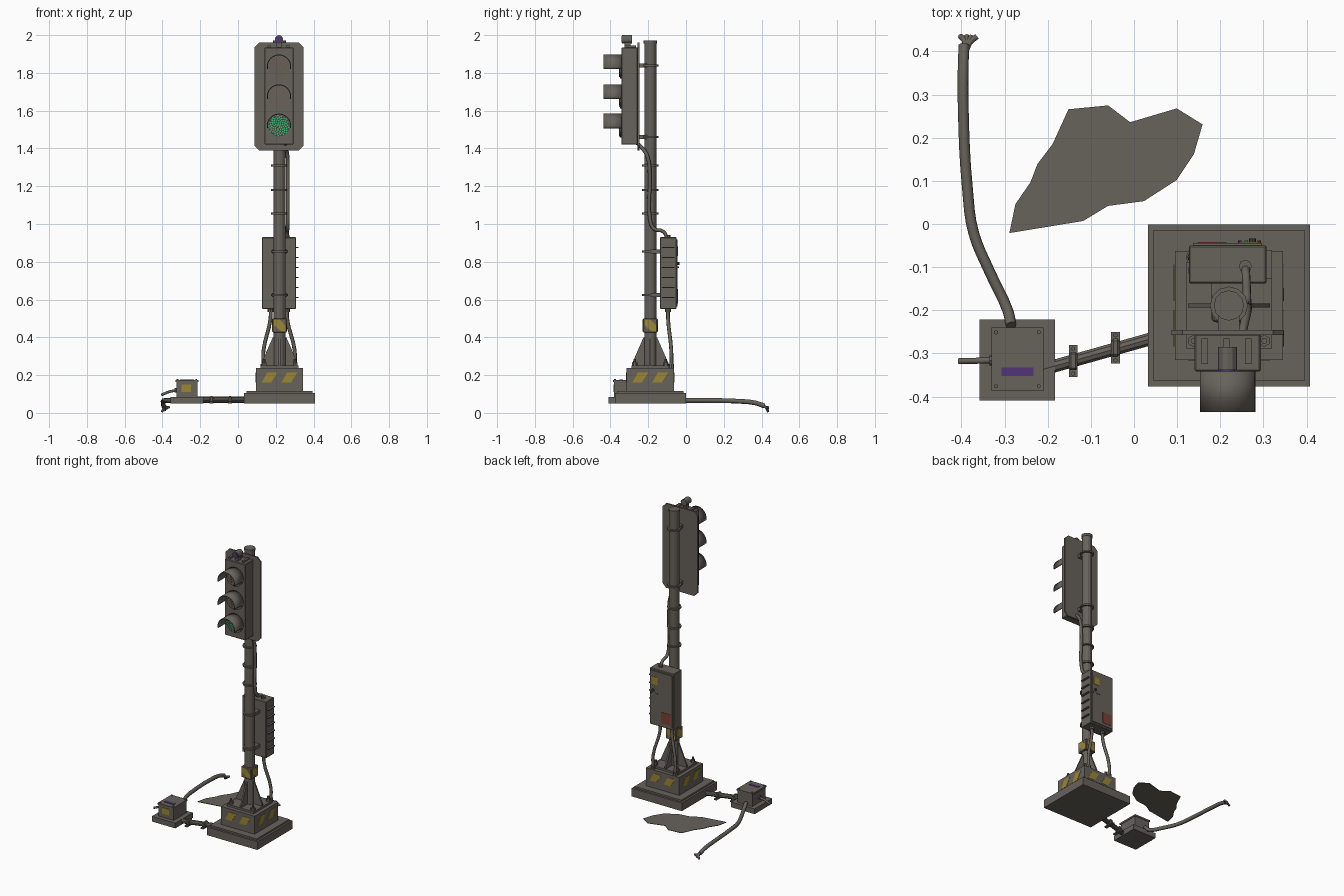
import bpy, bmesh, math
from mathutils import Vector, Matrix

if "Cube" in bpy.data.objects:
    bpy.data.objects.remove(bpy.data.objects["Cube"])

def material(name, r, g, b):
    m = bpy.data.materials.new(name)
    m.diffuse_color = (r, g, b, 1)
    m.use_nodes = True
    m.node_tree.nodes["Principled BSDF"].inputs["Base Color"].default_value = m.diffuse_color
    return m

GREY = material("weathered grey", 0.135, 0.122, 0.105)
DARK = material("dark lens", 0.06, 0.055, 0.05)
YELLOW = material("hazard yellow", 0.33, 0.24, 0.035)
RED = material("warning red", 0.21, 0.05, 0.035)
GREEN = material("lit green", 0.05, 0.48, 0.17)
PURPLE = material("purple", 0.085, 0.035, 0.19)
DULLRED = material("unlit red", 0.17, 0.075, 0.05)
DULLAMBER = material("unlit amber", 0.18, 0.10, 0.055)

CX, CY = 0.22, -0.189          # pole axis

def finish(name, bm, mat):
    bmesh.ops.recalc_face_normals(bm, faces=bm.faces[:])
    me = bpy.data.meshes.new(name)
    bm.to_mesh(me)
    bm.free()
    me.materials.append(mat)
    ob = bpy.data.objects.new(name, me)
    bpy.context.collection.objects.link(ob)
    return ob

def box(name, x0, x1, y0, y1, z0, z1, mat=GREY, bevel=0.0):
    bm = bmesh.new()
    m = Matrix.Translation(((x0 + x1) / 2, (y0 + y1) / 2, (z0 + z1) / 2)) @ \
        Matrix.Diagonal((x1 - x0, y1 - y0, z1 - z0, 1))
    bmesh.ops.create_cube(bm, size=1, matrix=m)
    if bevel:
        bmesh.ops.bevel(bm, geom=bm.edges[:], offset=bevel, segments=1, affect='EDGES')
    return finish(name, bm, mat)

def rod(name, a, b, r, mat=GREY, sides=12, r2=None):
    a, b = Vector(a), Vector(b)
    bm = bmesh.new()
    m = Matrix.Translation((a + b) / 2) @ (b - a).to_track_quat('Z', 'Y').to_matrix().to_4x4()
    bmesh.ops.create_cone(bm, cap_ends=True, segments=sides, radius1=r,
                          radius2=r if r2 is None else r2, depth=(b - a).length, matrix=m)
    return finish(name, bm, mat)

def prism(name, pts, o, u, v, depth, mat=GREY):
    o, u, v = Vector(o), Vector(u), Vector(v)
    bm = bmesh.new()
    f = bm.faces.new([bm.verts.new(o + u * a + v * b) for a, b in pts])
    if depth:
        r = bmesh.ops.extrude_face_region(bm, geom=[f])
        vs = [e for e in r["geom"] if isinstance(e, bmesh.types.BMVert)]
        bmesh.ops.translate(bm, vec=u.cross(v) * depth, verts=vs)
    return finish(name, bm, mat)

def tube(name, pts, r, mat=GREY):
    cu = bpy.data.curves.new(name, 'CURVE')
    cu.dimensions = '3D'
    cu.bevel_depth, cu.bevel_resolution, cu.resolution_u = r, 2, 4
    cu.use_fill_caps = True
    s = cu.splines.new('BEZIER')
    s.bezier_points.add(len(pts) - 1)
    for p, c in zip(s.bezier_points, pts):
        p.co = c
        p.handle_left_type = p.handle_right_type = 'AUTO'
    ob = bpy.data.objects.new(name, cu)
    bpy.context.collection.objects.link(ob)
    cu.materials.append(mat)
    bpy.ops.object.select_all(action='DESELECT')
    ob.select_set(True)
    bpy.context.view_layer.objects.active = ob
    bpy.ops.object.convert(target='MESH')
    bpy.ops.object.shade_smooth_by_angle(angle=math.radians(50))

def side(k):
    a = k * math.pi / 2
    return Vector((math.cos(a), math.sin(a), 0)), Vector((math.sin(a), -math.cos(a), 0))

UP, C = Vector((0, 0, 1)), Vector((CX, CY, 0))

# Concrete plinth and striped block
box("plinth", 0.032, 0.408, -0.377, -0.001, 0.05, 0.105)
box("mortar_bed", 0.045, 0.395, -0.364, -0.014, 0.105, 0.116)
box("footing_block", CX - 0.125, CX + 0.125, CY - 0.126, CY + 0.126, 0.11, 0.237)
box("base_plate", CX - 0.1, CX + 0.1, CY - 0.1, CY + 0.1, 0.237, 0.251)
for k in range(4):
    u, n = side(k)
    for i, a in enumerate((-0.095, 0.01)):
        prism(f"block_stripe_{k}_{i}", [(a, 0.16), (a + 0.05, 0.16), (a + 0.085, 0.215), (a + 0.03, 0.215)],
              C + n * 0.126, u, UP, 0.002, YELLOW)
    prism(f"sleeve_stripe_{k}", [(-0.03, 0.495), (-0.03, 0.465), (0.01, 0.43), (0.033, 0.43), (0.033, 0.46), (0.0, 0.495)],
          C + n * 0.038, u, UP, 0.002, YELLOW)
    # Gusset fins and anchor bolts
    prism(f"gusset_{k}", [(0.02, 0.25), (0.095, 0.25), (0.095, 0.265), (0.036, 0.4), (0.02, 0.4)],
          C - u.cross(UP) * 0.005, u, UP, 0.01)
    p = C + (u + n) * 0.082
    rod(f"anchor_nut_{k}", p + UP * 0.25, p + UP * 0.268, 0.014, sides=6)
    rod(f"anchor_bolt_{k}", p + UP * 0.26, p + UP * 0.285, 0.007, sides=8)

# Pole, sleeve, bands
rod("pole", (CX, CY, 0.25), (CX, CY, 1.962), 0.032)
rod("pole_cap", (CX, CY, 1.955), (CX, CY, 1.972), 0.035)
box("pole_sleeve", CX - 0.038, CX + 0.038, CY - 0.038, CY + 0.038, 0.425, 0.5, bevel=0.004)
for i, z in enumerate((0.625, 0.855, 1.055, 1.18, 1.31, 1.46, 1.84)):
    rod(f"pole_band_{i}", (CX, CY, z - 0.005), (CX, CY, z + 0.005), 0.044)
for i, z in enumerate((1.46, 1.84)):
    box(f"head_bracket_{i}", CX - 0.025, CX + 0.025, -0.247, CY, z - 0.011, z + 0.011)
for i, z in enumerate((0.625, 0.855)):
    box(f"cabinet_bracket_{i}", CX - 0.04, CX + 0.04, CY, -0.135, z - 0.011, z + 0.011)

# Signal head
hx = 0.217
w, z0, z1, c = 0.13, 1.39, 1.96, 0.025
prism("backplate", [(-w + c, z0), (w - c, z0), (w, z0 + c), (w, z1 - c), (w - c, z1), (-w + c, z1), (-w, z1 - c), (-w, z0 + c)],
      (hx, -0.246, 0), (1, 0, 0), UP, 0.011)
box("signal_housing", hx - 0.077, hx + 0.077, -0.342, -0.255, 1.42, 1.935, bevel=0.004)
for i in range(3):
    box(f"top_fin_{i}", hx - 0.06 + i * 0.05, hx - 0.045 + i * 0.05, -0.325, -0.265, 1.93, 1.946)

def visor(name, z):
    bm = bmesh.new()
    n, rows = 18, []
    for j in range(n + 1):
        a = math.radians(-12 + 204 * j / n)
        x, h = math.cos(a) * 0.062, math.sin(a) * 0.062
        rows.append([bm.verts.new((hx + x, y, z + h)) for y in (-0.335, -0.436)])
    for p, q in zip(rows, rows[1:]):
        bm.faces.new((p[0], p[1], q[1], q[0]))
    ob = finish(name, bm, GREY)
    mod = ob.modifiers.new("thickness", 'SOLIDIFY')
    mod.thickness, mod.offset = 0.005, 0
    for f in ob.data.polygons:
        f.use_smooth = True

def led_dots(name, z, r, mat):
    bm = bmesh.new()
    for k in range(75):
        d, a = 0.0062 * math.sqrt(k + 0.3), k * 2.39996
        m = Matrix.Translation((hx + d * math.cos(a), -0.353, z + d * math.sin(a))) @ Matrix.Rotation(math.pi / 2, 4, 'X')
        bmesh.ops.create_cone(bm, cap_ends=True, segments=6, radius1=r, radius2=r, depth=0.004, matrix=m)
    finish(name, bm, mat)

for nm, z, r, mat in (("red", 1.833, 0.0024, DULLRED), ("amber", 1.675, 0.0024, DULLAMBER), ("green", 1.52, 0.0047, GREEN)):
    rod(nm + "_lens_rim", (hx, -0.34, z), (hx, -0.349, z), 0.063, sides=24)
    rod(nm + "_lens", (hx, -0.345, z), (hx, -0.352, z), 0.056, DARK if nm == "green" else GREY, 24)
    led_dots(nm + "_leds", z, r, mat)
    visor(nm + "_visor", z)

# Sensor on top of the head
box("sensor_mount", hx - 0.012, hx + 0.012, -0.325, -0.295, 1.93, 1.965)
rod("sensor_body", (hx, -0.285, 1.978), (hx, -0.338, 1.978), 0.022)
rod("sensor_lens", (hx, -0.336, 1.978), (hx, -0.342, 1.978), 0.017, PURPLE)

# Control cabinet on the back of the pole
box("cabinet", 0.127, 0.307, -0.138, -0.05, 0.55, 0.93, bevel=0.003)
box("cabinet_door", 0.137, 0.297, -0.052, -0.044, 0.562, 0.918)
for i in range(6):
    z = 0.61 + i * 0.053
    box(f"vent_slat_{i}", 0.30, 0.32, -0.128, -0.06, z - 0.003, z + 0.003)
box("cabinet_label_yellow", 0.243, 0.288, -0.045, -0.042, 0.83, 0.88, YELLOW)
box("cabinet_label_red", 0.147, 0.215, -0.045, -0.042, 0.58, 0.655, RED)
rod("door_latch", (0.275, -0.046, 0.79), (0.275, -0.034, 0.79), 0.008, DARK, 8)
for i, (x, m) in enumerate(((0.245, PURPLE), (0.26, GREEN), (0.29, RED))):
    rod(f"status_light_{i}", (x, -0.046, 0.77), (x, -0.038, 0.77), 0.004, m, 8)

# Cables on the pole and below the cabinet
tube("head_cable", [(0.25, -0.26, 1.43), (0.255, -0.235, 1.405), (0.262, -0.205, 1.36), (0.263, -0.192, 1.25),
                    (0.263, -0.19, 1.02), (0.262, -0.17, 0.975), (0.26, -0.12, 0.96), (0.258, -0.098, 0.92)], 0.010)
rod("cable_gland_top", (0.258, -0.098, 0.925), (0.258, -0.098, 0.942), 0.015, sides=8)
for i, (xa, xb) in enumerate(((0.172, 0.135), (0.26, 0.3))):
    tube(f"cabinet_leg_cable_{i}", [(xa, -0.095, 0.56), (xa, -0.095, 0.5), (xb, -0.078, 0.33), (xb, -0.077, 0.23)], 0.010)
    rod(f"leg_gland_{i}", (xa, -0.095, 0.535), (xa, -0.095, 0.552), 0.015, sides=8)
    rod(f"leg_foot_{i}", (xb, -0.078, 0.235), (xb, -0.078, 0.258), 0.015, sides=8)

# Junction box on its slab
box("junction_slab", -0.358, -0.183, -0.409, -0.222, 0.05, 0.085)
box("junction_box", -0.326, -0.214, -0.381, -0.244, 0.085, 0.165)
box("junction_lid", -0.331, -0.21, -0.387, -0.24, 0.163, 0.174)
box("junction_plate", -0.307, -0.233, -0.352, -0.333, 0.174, 0.177, PURPLE)
box("junction_label", -0.3, -0.248, -0.384, -0.381, 0.11, 0.15, YELLOW)
for i in range(4):
    x, y = (-0.32, -0.221)[i % 2], (-0.376, -0.251)[i // 2]
    rod(f"lid_screw_{i}", (x, y, 0.172), (x, y, 0.179), 0.005, sides=6)

# Conduit to the plinth with two straps
rod("conduit", (-0.215, -0.338, 0.07), (0.04, -0.266, 0.07), 0.0155, sides=10)
for i, (x, y) in enumerate(((-0.141, -0.318), (-0.043, -0.287))):
    box(f"strap_foot_{i}", x - 0.01, x + 0.01, y - 0.037, y + 0.037, 0.05, 0.058)
    box(f"strap_arch_{i}", x - 0.01, x + 0.01, y - 0.021, y + 0.021, 0.055, 0.089, bevel=0.005)
    for s in (-1, 1):
        rod(f"strap_bolt_{i}_{s}", (x, y + s * 0.029, 0.057), (x, y + s * 0.029, 0.064), 0.005, sides=6)

# Short stub cable and the long severed cable
tube("stub_cable", [(-0.32, -0.316, 0.12), (-0.36, -0.317, 0.113), (-0.406, -0.318, 0.095)], 0.007)
rod("stub_gland", (-0.335, -0.316, 0.12), (-0.322, -0.316, 0.12), 0.012, sides=8)
tube("long_cable", [(-0.285, -0.235, 0.105), (-0.293, -0.2, 0.075), (-0.335, -0.11, 0.067), (-0.372, -0.02, 0.066), (-0.386, 0.08, 0.066),
                    (-0.396, 0.27, 0.062), (-0.396, 0.37, 0.052), (-0.394, 0.415, 0.036)], 0.0125)
for i, (x, z) in enumerate(((-0.402, 0.006), (-0.388, 0.012), (-0.376, 0.022), (-0.364, 0.03))):
    tube(f"frayed_strand_{i}", [(-0.394 + i * 0.002, 0.405, 0.038), (-0.392 + i * 0.004, 0.422, 0.03), (x, 0.435, z)], 0.0065)

# Flat puddle on the ground
prism("puddle", [(-.289, -.021), (-.118, .007), (-.06, .042), (.023, .053), (.099, .102), (.139, .162), (.159, .231),
                 (.099, .268), (-.009, .236), (-.06, .275), (-.152, .266), (-.189, .185), (-.224, .139), (-.24, .097),
                 (-.275, .046)], (0, 0, 0.052), (1, 0, 0), (0, 1, 0), 0.003)
